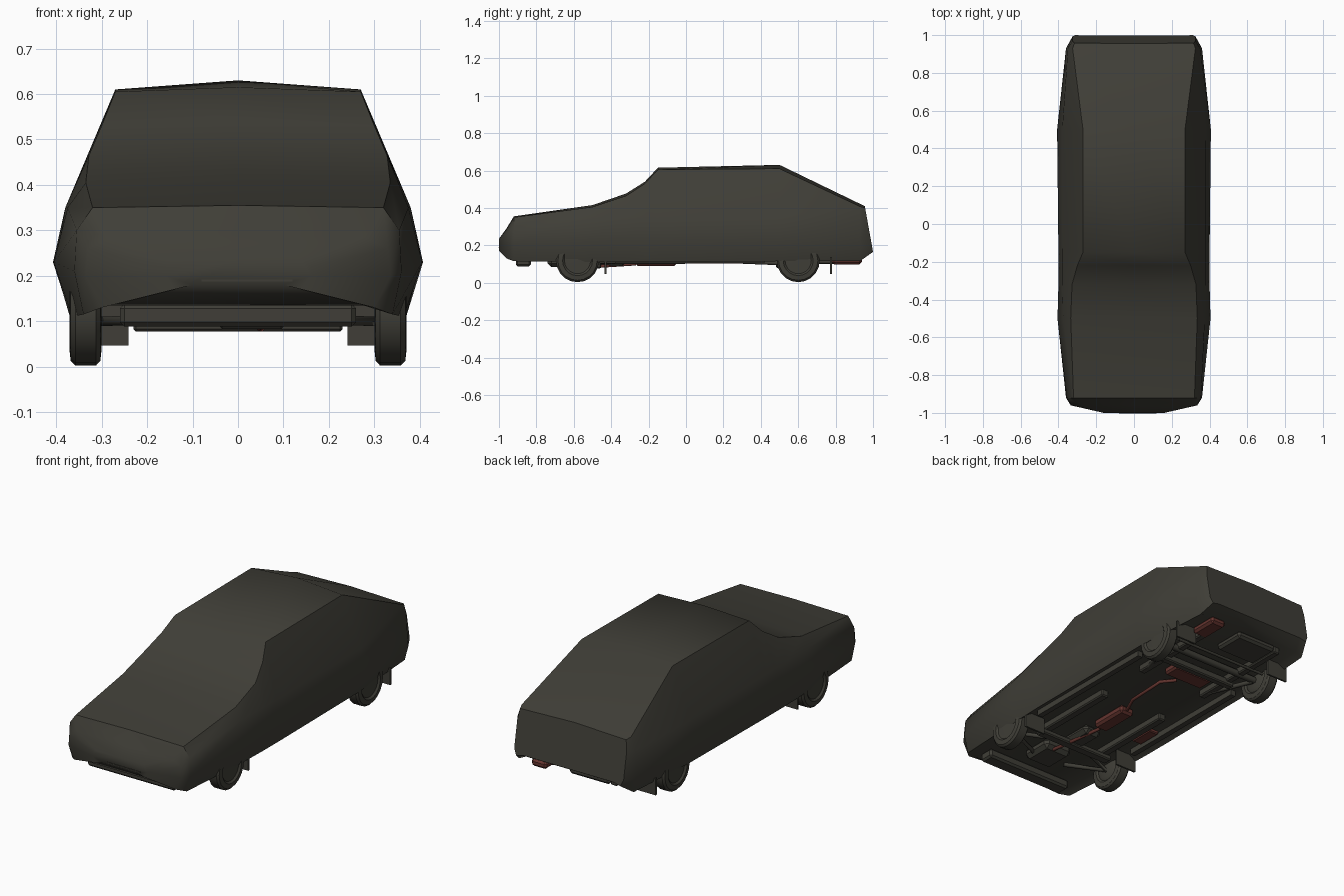
import bpy, bmesh, math
from mathutils import Vector

cube = bpy.data.objects.get("Cube")
if cube:
    bpy.data.objects.remove(cube, do_unlink=True)


def material(name, rgb):
    m = bpy.data.materials.new(name)
    m.use_nodes = True
    m.diffuse_color = (*rgb, 1)
    bsdf = m.node_tree.nodes["Principled BSDF"]
    bsdf.inputs["Base Color"].default_value = (*rgb, 1)
    bsdf.inputs["Roughness"].default_value = 0.8
    return m


GREY = material("dark warm grey", (0.05, 0.048, 0.038))
RED = material("rust red", (0.13, 0.035, 0.028))


def finish(bm, name, mat, angle=None):
    bmesh.ops.recalc_face_normals(bm, faces=bm.faces)
    me = bpy.data.meshes.new(name)
    bm.to_mesh(me)
    bm.free()
    me.materials.append(mat)
    ob = bpy.data.objects.new(name, me)
    bpy.context.collection.objects.link(ob)
    if angle:
        bpy.ops.object.select_all(action='DESELECT')
        ob.select_set(True)
        bpy.context.view_layer.objects.active = ob
        bpy.ops.object.shade_smooth_by_angle(angle=math.radians(angle))
    return ob


def box(name, centre, size, mat=GREY, bevel=0):
    bm = bmesh.new()
    bmesh.ops.create_cube(bm, size=1)
    for v in bm.verts:
        v.co = Vector(a * s + c for a, s, c in zip(v.co, size, centre))
    if bevel:
        bmesh.ops.bevel(bm, geom=bm.edges[:], offset=bevel, segments=1, affect='EDGES')
    return finish(bm, name, mat)


def pipe(name, points, radius, mat=GREY):
    cu = bpy.data.curves.new(name, 'CURVE')
    cu.dimensions = '3D'
    cu.bevel_depth = radius
    cu.bevel_resolution = 1
    cu.use_fill_caps = True
    sp = cu.splines.new('POLY')
    sp.points.add(len(points) - 1)
    for p, co in zip(sp.points, points):
        p.co = (*co, 1)
    cu.materials.append(mat)
    ob = bpy.data.objects.new(name, cu)
    bpy.context.collection.objects.link(ob)
    return ob


# Body shell: y, slant, then sill, waist, shoulder and top edge (x, z), centre z
FLOOR = 0.135
SECTIONS = [
    (-1.0, 0, (.14, .17), (.16, .2), (.16, .22), (.14, .235), .235),
    (-.96, 0, (.30, .13), (.335, .2), (.33, .26), (.28, .285), .29),
    (-.92, 0, (.34, .115), (.36, .21), (.355, .3), (.32, .35), .355),
    (-.5, 0, (.365, .11), (.405, .23), (.375, .35), (.335, .405), .415),
    (-.32, 0, (.37, .11), (.40, .23), (.38, .35), (.328, .465), .477),
    (-.22, 0, (.37, .11), (.40, .23), (.38, .35), (.30, .53), .54),
    (-.15, 0, (.37, .11), (.40, .23), (.38, .35), (.27, .605), .615),
    (.5, 0, (.37, .115), (.407, .23), (.38, .35), (.27, .61), .63),
    (.93, 0, (.34, .115), (.36, .19), (.35, .34), (.325, .408), .422),
    (1.0, -.18, (.31, .165), (.325, .2), (.325, .34), (.315, .40), .41),
]
bm = bmesh.new()
rings = []
for y, slant, *edge, top in SECTIONS:
    sill = edge[0]
    half = [(sill[0] - .04, max(FLOOR, sill[1] + .01))] + edge
    profile = half + [(0, top)] + [(-x, z) for x, z in reversed(half)]
    rings.append([bm.verts.new((x, y + slant * (z - .165), z)) for x, z in profile])
for a, b in zip(rings, rings[1:]):
    for i in range(len(a)):
        j = (i + 1) % len(a)
        bm.faces.new((a[i], a[j], b[j], b[i]))
for ring in (rings[0], rings[-1]):
    bm.faces.new(ring)
finish(bm, "body_shell", GREY, 50)


# Wheels: lathed tyre with a recessed hub, plus a mud flap behind each
def wheel(name, side, y, radius=.115, steps=20):
    bm = bmesh.new()
    section = [(.300, .0), (.300, .055), (.308, .07), (.300, .08), (.303, .105), (.312, 1),
               (.358, 1), (.368, .105), (.371, .08), (.362, .07), (.362, .05), (.366, 0)]
    verts = [bm.verts.new((side * x, 0, radius if r == 1 else r)) for x, r in section]
    edges = [bm.edges.new(p) for p in zip(verts, verts[1:])]
    bmesh.ops.spin(bm, geom=verts + edges, cent=(0, 0, 0), axis=(1, 0, 0),
                   angle=math.tau, steps=steps, use_duplicate=False)
    bmesh.ops.remove_doubles(bm, verts=bm.verts, dist=.0005)
    ob = finish(bm, name, GREY, 35)
    ob.location = (0, y, radius + .003)


for side, label in ((1, "left"), (-1, "right")):
    for y, end, flap in ((-.58, "front", -.43), (.6, "rear", .775)):
        wheel(f"{end}_{label}_wheel", side, y)
        box(f"{end}_{label}_mud_flap", (side * .303, flap, .092), (.125, .01, .09))
    # Floor ribs, chassis rails and suspension on each side
    box(f"{label}_sill_rib", (side * .31, .02, .122), (.03, .8, .035))
    box(f"{label}_chassis_rail", (side * .19, -.25, .12), (.045, .5, .04), bevel=.006)
    box(f"{label}_rear_rail", (side * .2, .6, .12), (.04, .6, .04), bevel=.006)
    pipe(f"{label}_trailing_arm", [(side * .2, .35, .11), (side * .29, .6, .1)], .012)
    pipe(f"{label}_front_arm", [(side * .1, -.68, .105), (side * .3, -.58, .1),
                                (side * .1, -.5, .105)], .012)

# Underbody structure
box("front_chin", (0, -.87, .113), (.52, .08, .05), bevel=.01)
box("front_subframe", (0, -.48, .092), (.46, .05, .03), bevel=.006)
box("rear_subframe", (0, .5, .1), (.46, .04, .04), bevel=.006)
box("engine_sump", (.03, -.65, .113), (.17, .18, .06), bevel=.02)
box("gearbox", (0, -.42, .115), (.11, .2, .05), bevel=.02)
box("spare_wheel_well", (-.06, .82, .12), (.24, .18, .04), bevel=.012)
pipe("rear_axle", [(-.3, .6, .11), (.3, .6, .11)], .018)
pipe("rear_tie_bar", [(-.28, .69, .1), (.28, .69, .1)], .008)

# Exhaust and tank parts
pipe("exhaust_front_pipe", [(.06, -.68, .1), (.05, -.5, .085), (0, -.27, .1)], .009, RED)
box("exhaust_middle_box", (0, -.16, .112), (.085, .22, .045), RED, .012)
pipe("exhaust_rear_pipe", [(0, -.06, .11), (.05, .05, .11), (.06, .28, .11),
                           (0, .34, .115)], .009, RED)
box("fuel_tank", (-.02, .41, .122), (.24, .1, .04), RED, .01)
box("rear_silencer", (.22, .86, .118), (.09, .16, .04), RED, .012)
box("floor_plate", (-.26, -.22, .129), (.06, .14, .022), RED, .005)

# Shut line of the grille, as thin plates on the nose
box("grille_slot", (.02, -1.001, .19), (.2, .004, .004))
